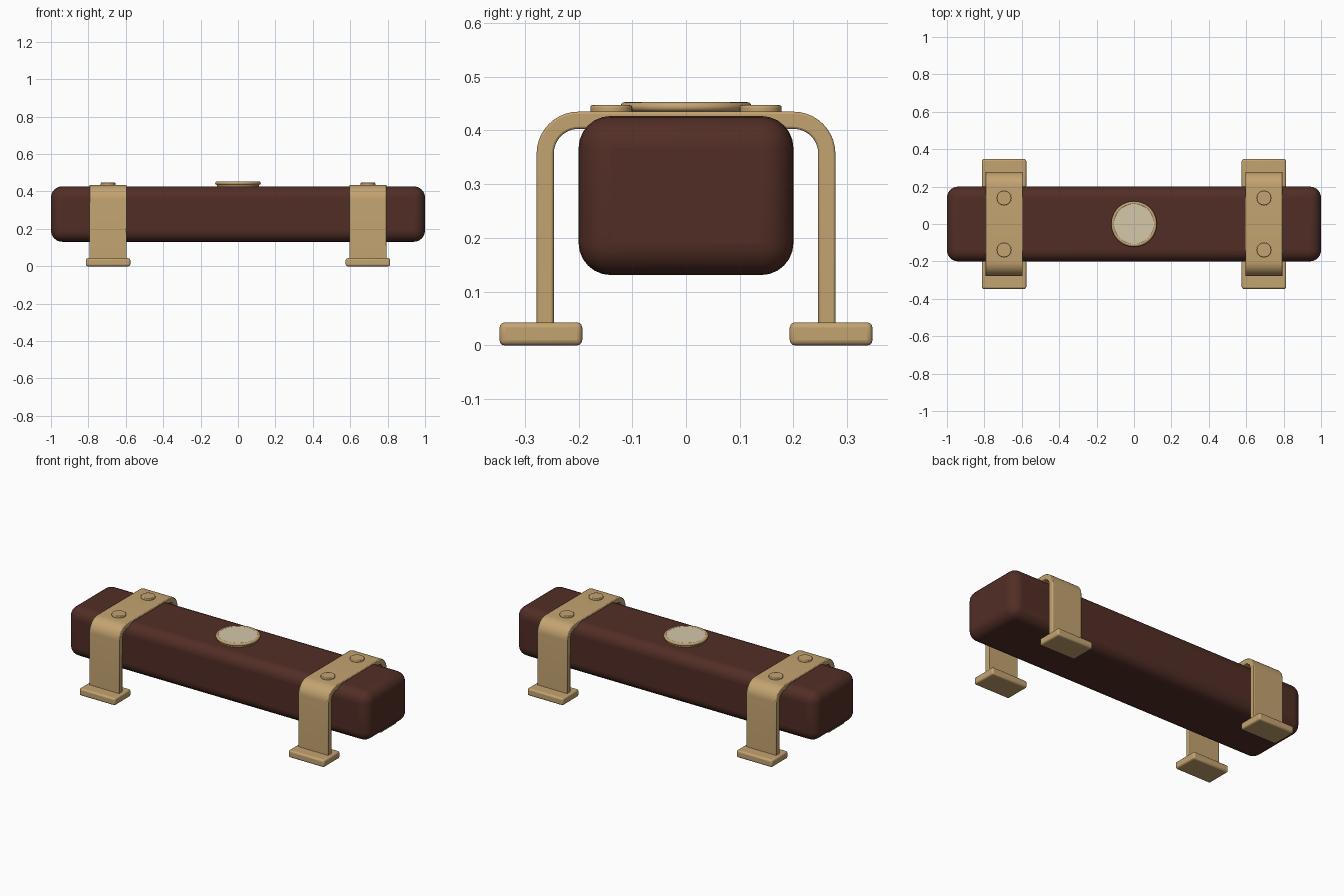
import bpy, bmesh, math
from mathutils import Matrix

if "Cube" in bpy.data.objects:
    bpy.data.objects.remove(bpy.data.objects["Cube"])


def material(name, rgb):
    m = bpy.data.materials.new(name)
    m.diffuse_color = (*rgb, 1)
    m.use_nodes = True
    m.node_tree.nodes["Principled BSDF"].inputs["Base Color"].default_value = m.diffuse_color
    return m


WOOD = material("dark_brown_wood", (0.084, 0.027, 0.019))
BRASS = material("pale_brass", (0.55, 0.37, 0.165))
IVORY = material("ivory", (0.66, 0.58, 0.40))


def finish(name, bm, mat, bevel=0, segments=3):
    """Turn a bmesh into a smooth-shaded object with an optional bevel."""
    bmesh.ops.recalc_face_normals(bm, faces=bm.faces)
    mesh = bpy.data.meshes.new(name)
    bm.to_mesh(mesh)
    bm.free()
    mesh.materials.append(mat)
    ob = bpy.data.objects.new(name, mesh)
    bpy.context.collection.objects.link(ob)
    if bevel:
        mod = ob.modifiers.new("rounded_edges", 'BEVEL')
        mod.width = bevel
        mod.segments = segments
        mod.limit_method = 'ANGLE'
        mod.angle_limit = math.radians(40)
    bpy.ops.object.select_all(action='DESELECT')
    ob.select_set(True)
    bpy.context.view_layer.objects.active = ob
    bpy.ops.object.shade_smooth_by_angle(angle=math.radians(40))
    return ob


def box(name, lo, hi, mat, bevel, segments=3):
    bm = bmesh.new()
    size = [b - a for a, b in zip(lo, hi)]
    mid = [(a + b) / 2 for a, b in zip(lo, hi)]
    bmesh.ops.create_cube(bm, size=1,
                          matrix=Matrix.Translation(mid) @ Matrix.Diagonal((*size, 1)))
    return finish(name, bm, mat, bevel, segments)


def disc(name, x, y, z0, z1, r, mat, bevel=0, sides=32):
    bm = bmesh.new()
    bmesh.ops.create_cone(bm, cap_ends=True, segments=sides, radius1=r, radius2=r,
                          depth=z1 - z0, matrix=Matrix.Translation((x, y, (z0 + z1) / 2)))
    return finish(name, bm, mat, bevel)


def arch(y, z_top, r, steps=10):
    """Half-open arch outline from the right leg foot over to the left leg foot."""
    right = [(y, 0.03)]
    for i in range(steps + 1):
        a = math.pi / 2 * i / steps
        right.append((y - r + r * math.cos(a), z_top - r + r * math.sin(a)))
    return right + [(-p, q) for p, q in reversed(right)]


def strap(name, x, width):
    """Bent flat strip: the band between an outer and an inner arch."""
    bm = bmesh.new()
    rows = []
    outer, inner = arch(0.278, 0.435, 0.078), arch(0.246, 0.403, 0.046)
    for (yo, zo), (yi, zi) in zip(outer, inner):
        rows.append([bm.verts.new(c) for c in (
            (x - width / 2, yo, zo), (x + width / 2, yo, zo),
            (x + width / 2, yi, zi), (x - width / 2, yi, zi))])
    for a, b in zip(rows, rows[1:]):
        for k in range(4):
            bm.faces.new((a[k], a[(k + 1) % 4], b[(k + 1) % 4], b[k]))
    bm.faces.new(rows[0])
    bm.faces.new(rows[-1])
    return finish(name, bm, BRASS, 0.004, 2)


# Main rounded bar
box("bar_body", (-1, -0.2, 0.131), (1, 0.2, 0.427), WOOD, 0.06, 6)

# Two bracket assemblies: strap, feet and rivets
for side, sx in (("left", -1), ("right", 1)):
    x = 0.695 * sx
    strap(side + "_strap", x, 0.2)
    for end, sy in (("front", -1), ("back", 1)):
        y0, y1 = sorted((0.193 * sy, 0.347 * sy))
        box(f"{side}_{end}_foot", (x - 0.119, y0, 0), (x + 0.119, y1, 0.043), BRASS, 0.01)
        disc(f"{side}_{end}_rivet", x, 0.139 * sy, 0.425, 0.447, 0.039, BRASS, 0.004)

# Central medallion: base, rounded rim and ivory inlay
disc("medallion_base", 0, 0, 0.42, 0.444, 0.112, BRASS, 0, 48)
bpy.ops.mesh.primitive_torus_add(location=(0, 0, 0.444), major_radius=0.113, minor_radius=0.009,
                                 major_segments=48, minor_segments=12)
rim = bpy.context.object
rim.name = "medallion_rim"
rim.data.materials.append(BRASS)
bpy.ops.object.shade_smooth()
disc("medallion_inlay", 0, 0, 0.442, 0.4505, 0.109, IVORY, 0, 48)
